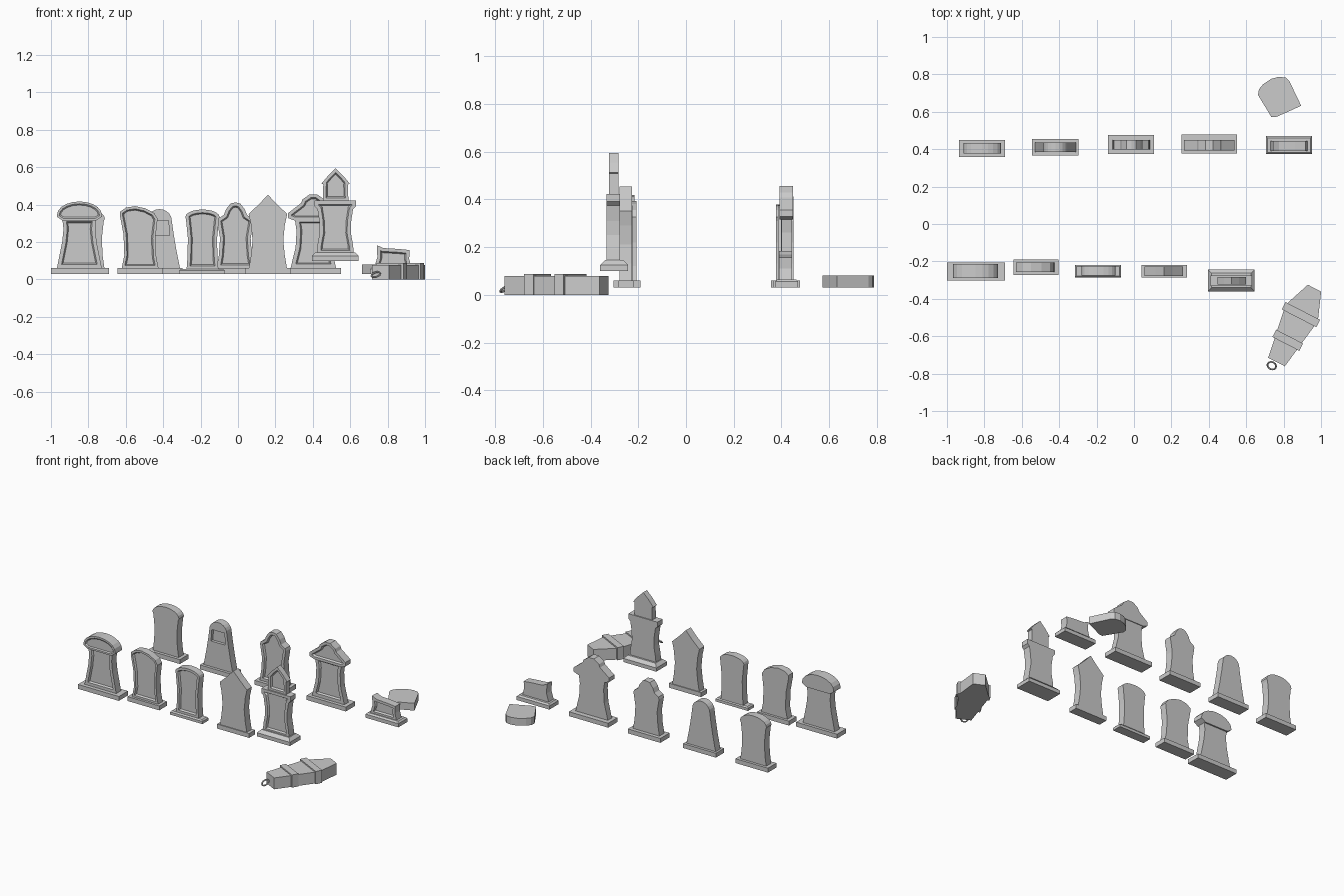
import bpy, bmesh, math
from mathutils import Vector

if "Cube" in bpy.data.objects:
    bpy.data.objects.remove(bpy.data.objects["Cube"])


def finish(name, bm):
    bmesh.ops.recalc_face_normals(bm, faces=bm.faces)
    me = bpy.data.meshes.new(name)
    bm.to_mesh(me)
    bm.free()
    ob = bpy.data.objects.new(name, me)
    bpy.context.collection.objects.link(ob)
    return ob


def slab(name, pts, y0, y1, rim=0, depth=0.012):
    """Upright XZ outline from front y0 to back y1, optional sunken front panel."""
    bm = bmesh.new()
    f = bm.faces.new([bm.verts.new((x, y1, z)) for x, z in pts])
    ext = bmesh.ops.extrude_face_region(bm, geom=[f], use_keep_orig=True)
    for v in [g for g in ext["geom"] if isinstance(g, bmesh.types.BMVert)]:
        v.co.y = y0
    bmesh.ops.recalc_face_normals(bm, faces=bm.faces)
    if rim:
        front = [g for g in bm.faces if g.normal.y < -0.99]
        bmesh.ops.inset_region(bm, faces=front, thickness=rim, use_even_offset=True)
        bmesh.ops.inset_region(bm, faces=front, thickness=0.007, depth=-depth,
                               use_even_offset=True)
    return finish(name, bm)


def flat(name, pts, z0, z1):
    """Lying XY outline from z0 to z1."""
    bm = bmesh.new()
    f = bm.faces.new([bm.verts.new((x, y, z0)) for x, y in pts])
    ext = bmesh.ops.extrude_face_region(bm, geom=[f], use_keep_orig=True)
    for v in [g for g in ext["geom"] if isinstance(g, bmesh.types.BMVert)]:
        v.co.z = z1
    return finish(name, bm)


def plinth(name, x0, x1, y0, y1, z0=0.03, z1=0.06, taper=0.0):
    """Rectangular foot, with an optional sloped upper band."""
    bm = bmesh.new()
    rings = [(z0, 0), (z1, 0)] + ([(z1 + taper, taper)] if taper else [])
    loops = [[bm.verts.new(p) for p in ((x0 + i, y0 + i, z), (x1 - i, y0 + i, z),
                                        (x1 - i, y1 - i, z), (x0 + i, y1 - i, z))]
             for z, i in rings]
    for a, b in zip(loops, loops[1:]):
        for k in range(4):
            bm.faces.new((a[k], a[(k + 1) % 4], b[(k + 1) % 4], b[k]))
    bm.faces.new(loops[0])
    bm.faces.new(loops[-1])
    return finish(name, bm)


def sym(cx, half):
    """Mirror a half outline (bottom to top) about x = cx."""
    left = [(cx - x, z) for x, z in reversed(half) if x > 1e-5]
    return [(cx + x, z) for x, z in half] + left


def arch(w, z0, z1, n=5, sweep=90):
    """Quarter of a flattened arch from (w, z0) up to (0, z1)."""
    return [(w * math.cos(math.radians(sweep * k / n)),
             z0 + (z1 - z0) * math.sin(math.radians(sweep * k / n))) for k in range(n + 1)]


# stone with a heavy rounded cap
plinth("capped_stone_plinth", -1.0, -0.69, -0.303, -0.205)
slab("capped_stone_body", sym(-0.848, [(0.12, 0.06), (0.108, 0.12), (0.092, 0.2), (0.085, 0.27),
     (0.092, 0.33)]), -0.277, -0.225, 0.02)
slab("capped_stone_cap", sym(-0.848, [(0.09, 0.315), (0.12, 0.335)] + arch(0.12, 0.345, 0.417)),
     -0.288, -0.215, 0.012, 0.006)

# leaning rounded stone
plinth("leaning_stone_plinth", -0.645, -0.405, -0.273, -0.19)
slab("leaning_stone_body", [(-0.425, 0.06), (-0.437, 0.12), (-0.442, 0.22), (-0.43, 0.325),
     (-0.448, 0.355), (-0.495, 0.38), (-0.55, 0.392), (-0.6, 0.384), (-0.63, 0.362),
     (-0.632, 0.345), (-0.612, 0.24), (-0.608, 0.13), (-0.622, 0.06)], -0.257, -0.207, 0.014)

# small rounded stone
plinth("small_stone_plinth", -0.315, -0.07, -0.285, -0.22, 0.03, 0.048, 0.008)
slab("small_stone_body", sym(-0.19, [(0.085, 0.055), (0.08, 0.12), (0.078, 0.22), (0.088, 0.32)]
     + arch(0.091, 0.335, 0.374)), -0.276, -0.225, 0.017)

# plain pointed stone
plinth("pointed_stone_plinth", 0.04, 0.283, -0.285, -0.22)
slab("pointed_stone_body", sym(0.16, [(0.102, 0.06), (0.09, 0.13), (0.082, 0.21), (0.09, 0.29),
     (0.103, 0.35), (0.045, 0.405), (0.0, 0.453)]), -0.279, -0.226)

# tall stone with pointed crown
plinth("tall_stone_plinth", 0.395, 0.645, -0.36, -0.243, 0.1, 0.125, 0.02)
slab("tall_stone_body", sym(0.52, [(0.1, 0.135), (0.094, 0.19), (0.083, 0.25), (0.085, 0.31),
     (0.095, 0.375), (0.11, 0.39), (0.11, 0.422)]), -0.332, -0.276, 0.02)
slab("tall_stone_crown", sym(0.522, [(0.068, 0.42), (0.066, 0.508), (0.076, 0.512),
     (0.04, 0.555), (0.0, 0.594)]), -0.323, -0.283, 0.016)

# plain rounded stone at the back
plinth("plain_stone_plinth", -0.935, -0.69, 0.357, 0.45)
slab("plain_stone_body", sym(-0.812, [(0.098, 0.06), (0.088, 0.13), (0.084, 0.22), (0.094, 0.31)]
     + arch(0.1, 0.325, 0.378)), 0.378, 0.432)

# tapered stone with a niche near the top
plinth("niche_stone_plinth", -0.545, -0.297, 0.366, 0.455)
niche_stone = slab("niche_stone_body", sym(-0.42, [(0.11, 0.06), (0.09, 0.16), (0.075, 0.25)]
                   + arch(0.066, 0.315, 0.376)), 0.385, 0.437)
cutter = slab("niche_cutter", sym(-0.42, [(0.054, 0.235), (0.048, 0.315)]), 0.35, 0.405)
cutter.hide_render = True
cutter.hide_viewport = False
mod = niche_stone.modifiers.new("niche", "BOOLEAN")
mod.operation, mod.object, mod.solver = "DIFFERENCE", cutter, "EXACT"

# shouldered stone
plinth("shouldered_stone_plinth", -0.138, 0.108, 0.375, 0.475)
slab("shouldered_stone_body", sym(-0.014, [(0.1, 0.06), (0.088, 0.13), (0.082, 0.22),
     (0.097, 0.31), (0.092, 0.325), (0.062, 0.345), (0.05, 0.375), (0.026, 0.406),
     (0.0, 0.412)]), 0.397, 0.45, 0.018)

# gabled stone
plinth("gabled_stone_plinth", 0.255, 0.552, 0.377, 0.478)
slab("gabled_stone_body", sym(0.403, [(0.122, 0.06), (0.11, 0.11), (0.095, 0.17), (0.09, 0.26),
     (0.1, 0.33)]), 0.4, 0.444, 0.022)
slab("gabled_stone_gable", sym(0.403, [(0.1, 0.315), (0.135, 0.328), (0.135, 0.355),
     (0.066, 0.408), (0.058, 0.428), (0.02, 0.455)]), 0.392, 0.449, 0.018)

# broken stump and its fallen top
plinth("broken_stone_plinth", 0.705, 0.953, 0.373, 0.47, 0.03, 0.055, 0.01)
slab("broken_stone_stump", [(0.928, 0.06), (0.915, 0.11), (0.918, 0.157), (0.86, 0.163),
     (0.775, 0.168), (0.742, 0.184), (0.745, 0.12), (0.728, 0.06)], 0.39, 0.444, 0.018)
flat("fallen_stone_top", [(0.663, 0.69), (0.668, 0.72), (0.69, 0.747), (0.733, 0.776),
     (0.775, 0.787), (0.812, 0.782), (0.83, 0.765), (0.894, 0.632), (0.76, 0.572),
     (0.735, 0.571)], 0.03, 0.08)

# coffin laid diagonally
START, ANGLE = Vector((0.762, -0.738)), math.atan2(0.395, 0.203)


def place(u, w):
    c, s = math.cos(ANGLE), math.sin(ANGLE)
    return (START.x + u * c - w * s, START.y + u * s + w * c)


flat("coffin_box", [place(u, w) for u, w in ((0, -0.05), (0.294, -0.097), (0.444, -0.04),
     (0.444, 0.04), (0.294, 0.097), (0, 0.05))], 0.0, 0.078)
for i, (u, w) in enumerate(((0.131, 0.081), (0.285, 0.104))):
    a, b = u - 0.022, u + 0.022
    flat(f"coffin_strap_{i + 1}", [place(a, -w), place(b, -w), place(b, w), place(a, w)],
         0.0, 0.087)

# ring handle hanging on the coffin end
x, y = place(-0.018, 0.006)
bpy.ops.mesh.primitive_torus_add(major_radius=0.024, minor_radius=0.005, major_segments=12,
                                 minor_segments=6, location=(x - 0.012, y - 0.006, 0.026),
                                 rotation=(math.radians(35), 0, ANGLE - math.pi / 2))
bpy.context.object.name = "coffin_ring"
